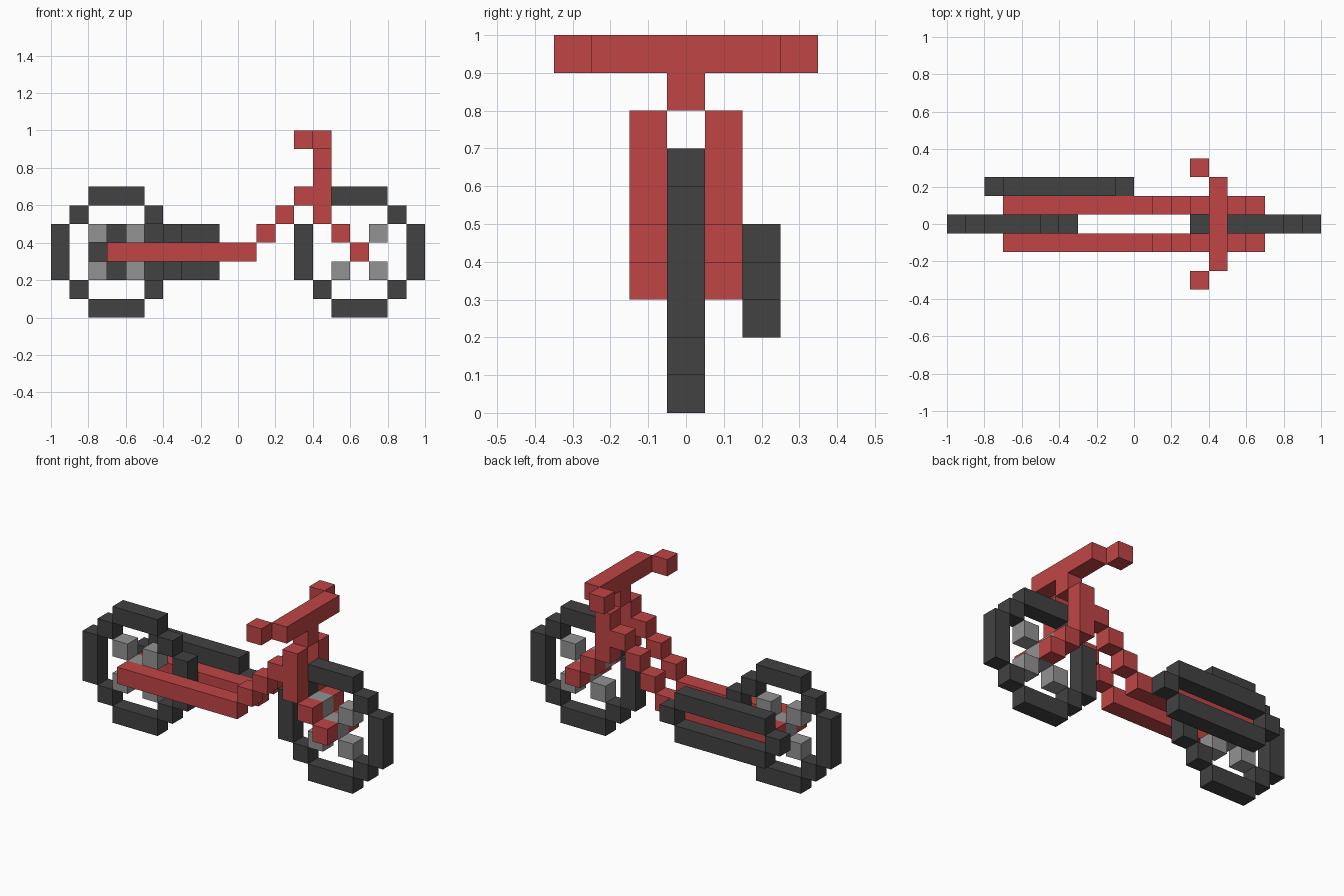
import bpy
import bmesh
from mathutils import Matrix, Vector

cube = bpy.data.objects.get("Cube")
if cube:
    bpy.data.objects.remove(cube, do_unlink=True)

U = 0.1  # size of one block


def material(name, r, g, b):
    m = bpy.data.materials.new(name)
    m.use_nodes = True
    m.diffuse_color = (r, g, b, 1)
    m.node_tree.nodes["Principled BSDF"].inputs["Base Color"].default_value = (r, g, b, 1)
    return m


RED = material("frame red", 0.53, 0.06, 0.06)
DARK = material("rubber dark grey", 0.054, 0.054, 0.054)
GREY = material("spoke grey", 0.29, 0.29, 0.29)


def blocks(name, mat, y0, y1, rects):
    """Boxes from (x0, x1, z0, z1) rectangles in block units, spanning y0 to y1."""
    bm = bmesh.new()
    for x0, x1, z0, z1 in rects:
        size = Vector((x1 - x0, y1 - y0, z1 - z0)) * U
        mid = Vector((x0 + x1, y0 + y1, z0 + z1)) * U / 2
        bmesh.ops.create_cube(bm, size=1, matrix=Matrix.Translation(mid) @ Matrix.Diagonal(size).to_4x4())
    mesh = bpy.data.meshes.new(name)
    bm.to_mesh(mesh)
    bm.free()
    mesh.materials.append(mat)
    obj = bpy.data.objects.new(name, mesh)
    bpy.context.collection.objects.link(obj)
    return obj


# Wheels: octagonal block tyre, four diagonal spokes and a hub
for name, x in (("rear", -10), ("front", 3)):
    tyre = [(x, x + 1, 2, 5), (x + 6, x + 7, 2, 5), (x + 2, x + 5, 0, 1), (x + 2, x + 5, 6, 7)]
    tyre += [(x + i, x + i + 1, k, k + 1) for i in (1, 5) for k in (1, 5)]
    blocks(name + "_tyre", DARK, -0.5, 0.5, tyre)
    spokes = [(x + i, x + i + 1, k, k + 1) for i, k in ((2, 2), (2, 4), (4, 2), (4, 4), (3, 3))]
    blocks(name + "_spokes", GREY, -0.5, 0.5, spokes)

# Frame side: long bar, stepped diagonal, head post and stepped fork
side = [(-7, 1, 3, 4), (4, 5, 5, 8)]
side += [(i, i + 1, i + 3, i + 4) for i in (1, 2, 3)]
side += [(i, i + 1, 9 - i, 10 - i) for i in (5, 6)]
blocks("right_frame", RED, -1.5, -0.5, side)
blocks("left_frame", RED, 0.5, 1.5, side)

# Steering: stem, crossbar and swept-back grips
blocks("stem", RED, -0.5, 0.5, [(4, 5, 8, 9)])
blocks("handlebar", RED, -2.5, 2.5, [(4, 5, 9, 10)])
blocks("right_grip", RED, -3.5, -2.5, [(3, 4, 9, 10)])
blocks("left_grip", RED, 2.5, 3.5, [(3, 4, 9, 10)])

# Chain loop on the left side
blocks("chain", DARK, 1.5, 2.5, [(-7, -1, 4, 5), (-7, -1, 2, 3), (-8, -7, 3, 4), (-1, 0, 3, 4)])
